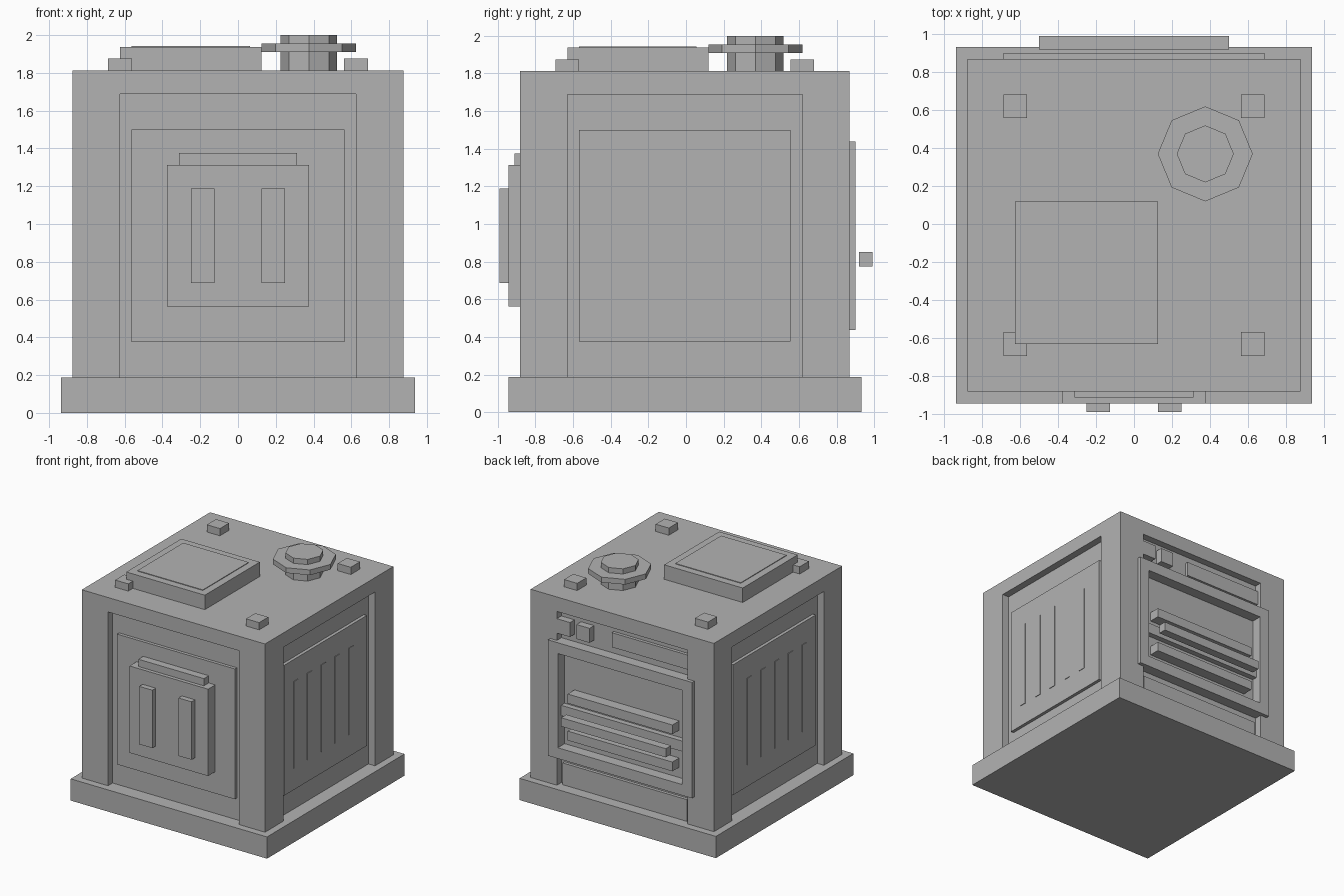
import bpy, bmesh
from mathutils import Matrix

if "Cube" in bpy.data.objects:
    bpy.data.objects.remove(bpy.data.objects["Cube"])

DY = -0.006  # centres the whole depth on y = 0

grey = bpy.data.materials.new("plain grey")
grey.diffuse_color = (0.45, 0.45, 0.45, 1)
grey.use_nodes = True
grey.node_tree.nodes["Principled BSDF"].inputs["Base Color"].default_value = grey.diffuse_color


def finish(name, bm):
    bmesh.ops.translate(bm, verts=bm.verts, vec=(0, DY, 0))
    me = bpy.data.meshes.new(name)
    bm.to_mesh(me)
    bm.free()
    me.materials.append(grey)
    ob = bpy.data.objects.new(name, me)
    bpy.context.collection.objects.link(ob)
    return ob


def add_box(bm, x, y, z):
    size = [b - a for a, b in (x, y, z)]
    mid = [(a + b) / 2 for a, b in (x, y, z)]
    bmesh.ops.create_cube(bm, size=1, matrix=Matrix.Translation(mid) @ Matrix.Diagonal((*size, 1)))


def box(name, x, y, z):
    bm = bmesh.new()
    add_box(bm, x, y, z)
    return finish(name, bm)


def octagon(name, r, z0, z1):
    bm = bmesh.new()
    bmesh.ops.create_cone(bm, cap_ends=True, segments=8, radius1=r, radius2=r, depth=z1 - z0,
                          matrix=Matrix.Translation((0.375, 0.375, (z0 + z1) / 2)))
    return finish(name, bm)


# Base, recessed core, corner posts and roof slab
box("base", (-.9375, .9375), (-.9375, .9375), (0, .1875))
box("core", (-.8125, .8125), (-.8125, .8125), (.1875, 1.6875))
box("roof", (-.875, .875), (-.875, .875), (1.6875, 1.8125))
for sx in (-1, 1):
    for sy in (-1, 1):
        xs, ys = sorted((sx * .625, sx * .875)), sorted((sy * .625, sy * .875))
        box("corner_post", xs, ys, (.1875, 1.6875))
        # Small studs on the roof corners
        xs, ys = sorted((sx * .5625, sx * .6875)), sorted((sy * .5625, sy * .6875))
        box("roof_stud", xs, ys, (1.8125, 1.875))

# Side panels with five slats each
for sx in (-1, 1):
    box("side_panel", sorted((sx * .81, sx * .84)), (-.5625, .5625), (.375, 1.5))
    for i in range(5):
        y = -.4375 + .1875 * i
        box("side_slat", sorted((sx * .835, sx * .845)), (y, y + .0625), (.5625, 1.3125))

# Front panel with door plate, lip and two grips
box("front_panel", (-.5625, .5625), (-.84, -.81), (.375, 1.5))
box("front_plate", (-.375, .375), (-.9375, -.83), (.5625, 1.3125))
box("front_lip", (-.3125, .3125), (-.906, -.83), (1.3125, 1.375))
for x in (-.25, .125):
    box("front_grip", (x, x + .125), (-.984, -.93), (.6875, 1.1875))

# Back frame: four borders around an open window
bm = bmesh.new()
for x, z in (((-.6875, .6875), (1.344, 1.4375)), ((-.6875, .6875), (.4375, .531)),
             ((-.6875, -.594), (.531, 1.344)), ((.594, .6875), (.531, 1.344))):
    add_box(bm, x, (.81, .906), z)
finish("back_frame", bm)

# Rails inside the back window
box("upper_rail", (-.5, .5), (.81, .906), (.94, 1.02))
box("lower_rail", (-.5, .5), (.81, .906), (.62, .70))
box("middle_shelf", (-.594, .594), (.81, .86), (.79, .88))
box("outer_rail", (-.5, .5), (.925, .996), (.775, .85))

# Small blocks and strips above and below the back frame
for x in (.3125, .5):
    box("back_block", (x, x + .125), (.81, .875), (1.5, 1.625))
box("back_upper_strip", (-.625, .125), (.81, .84), (1.5, 1.625))
box("back_lower_strip", (-.594, .594), (.81, .84), (.1875, .375))

# Roof hatch and vent
box("roof_hatch", (-.625, .125), (-.625, .125), (1.8125, 1.9375))
box("hatch_plate", (-.5625, .0625), (-.5625, .0625), (1.935, 1.943))
octagon("vent_stem", .15, 1.8125, 2.0)
octagon("vent_collar", .25, 1.91, 1.955)
